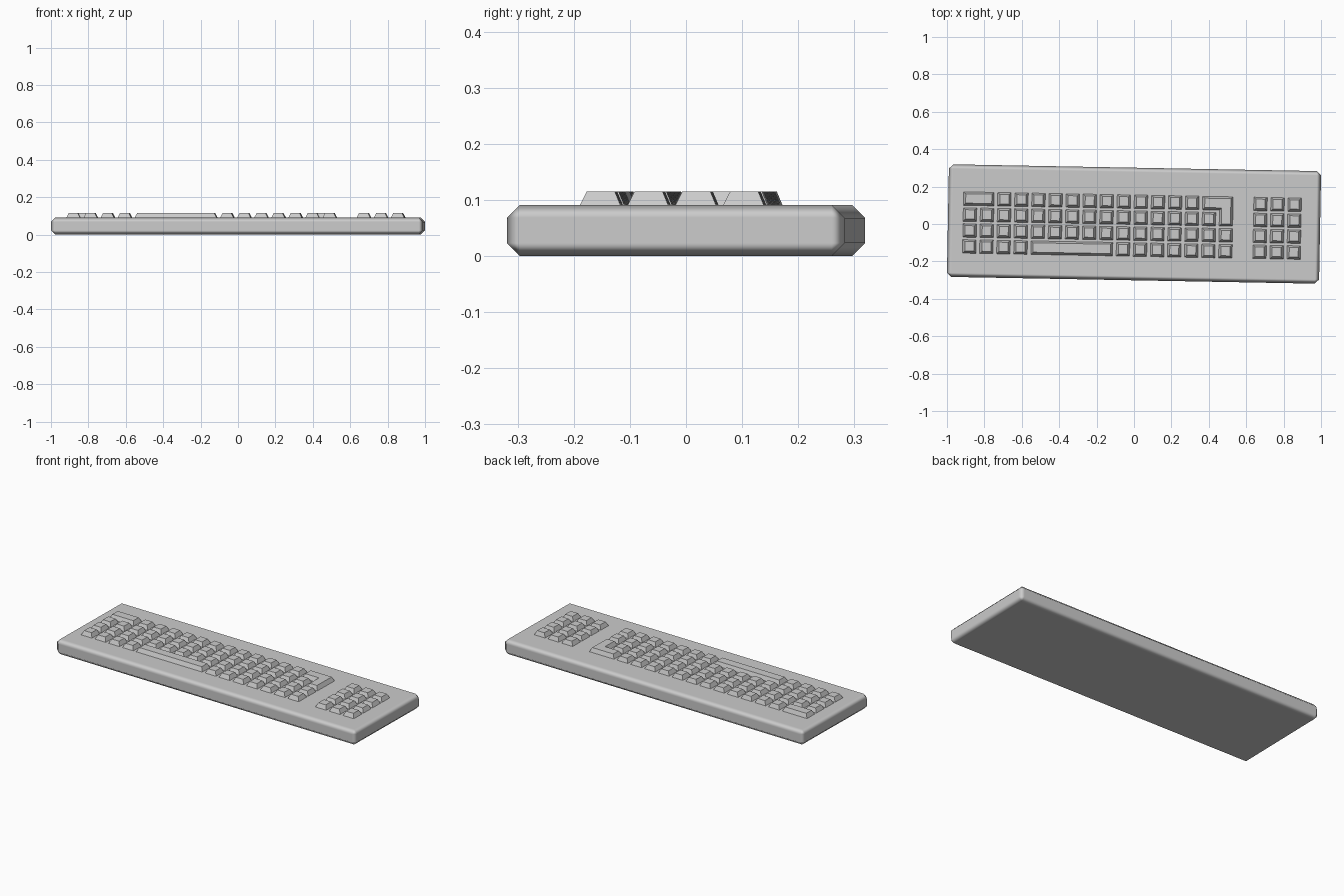
import bpy, bmesh, math
from mathutils import Matrix

if "Cube" in bpy.data.objects:
    bpy.data.objects.remove(bpy.data.objects["Cube"])

TILT = Matrix.Rotation(math.radians(-1.06), 4, 'Z')   # whole keyboard is turned slightly
X0, Y0, PX, PY = -0.878, 0.119, 0.0913, 0.0852        # key grid origin and pitch
HX, HY = 0.036, 0.036                                 # half size of one key
Z0, Z1 = 0.091, 0.115
SIDE, FRONT, BACK = 0.012, 0.012, 0.010               # taper of the key sides


def make_object(name, bm):
    mesh = bpy.data.meshes.new(name)
    bmesh.ops.recalc_face_normals(bm, faces=bm.faces)
    bm.to_mesh(mesh)
    bm.free()
    ob = bpy.data.objects.new(name, mesh)
    ob.matrix_world = TILT
    bpy.context.collection.objects.link(ob)
    return ob


def frustum(bm, base, top):
    lo = [bm.verts.new((x, y, Z0)) for x, y in base]
    hi = [bm.verts.new((x, y, Z1)) for x, y in top]
    bm.faces.new(lo[::-1])
    bm.faces.new(hi)
    for i in range(len(lo)):
        j = (i + 1) % len(lo)
        bm.faces.new((lo[i], lo[j], hi[j], hi[i]))


def key(bm, c0, row, c1=None):
    # Tapered key spanning columns c0..c1
    c1 = c0 if c1 is None else c1
    l, r = X0 + c0 * PX - HX, X0 + c1 * PX + HX
    y = Y0 - row * PY
    f, b = y - HY, y + HY
    frustum(bm, [(l, f), (r, f), (r, b), (l, b)],
            [(l + SIDE, f + FRONT), (r - SIDE, f + FRONT), (r - SIDE, b - BACK), (l + SIDE, b - BACK)])


# Case with chamfered, softly shaded edges
bm = bmesh.new()
bmesh.ops.create_cube(bm, size=1, matrix=Matrix.Translation((0, 0, 0.0455)) @ Matrix.Diagonal((1.99, 0.602, 0.091, 1)))
case = make_object("case", bm)
for p in case.data.polygons:
    p.use_smooth = True
bev = case.modifiers.new("bevel", 'BEVEL')
bev.width, bev.segments, bev.harden_normals = 0.023, 1, True

# Single keys of the main block
bm = bmesh.new()
rows = [range(2, 14), range(0, 15), range(0, 16), [*range(0, 4), *range(9, 16)]]
for row, cols in enumerate(rows):
    for c in cols:
        key(bm, c, row)
make_object("main_keys", bm)

# Wide key and space bar
for name, span in {"wide_key": (0, 0, 1), "space_bar": (4, 3, 8)}.items():
    bm = bmesh.new()
    key(bm, *span)
    make_object(name, bm)

# L-shaped enter key
bm = bmesh.new()
l, m, r = X0 + 14 * PX - HX, X0 + 15 * PX - HX, X0 + 15 * PX + HX
b, n, f = Y0 + HY, Y0 - HY, Y0 - PY - HY
frustum(bm, [(l, n), (m, n), (m, f), (r, f), (r, b), (l, b)],
        [(l + SIDE, n + FRONT), (m + SIDE, n + FRONT), (m + SIDE, f + FRONT),
         (r - SIDE, f + FRONT), (r - SIDE, b - BACK), (l + SIDE, b - BACK)])
make_object("enter_key", bm)

# Number pad
bm = bmesh.new()
for row in range(4):
    for c in (17, 18, 19):
        key(bm, c, row)
make_object("number_pad_keys", bm)
